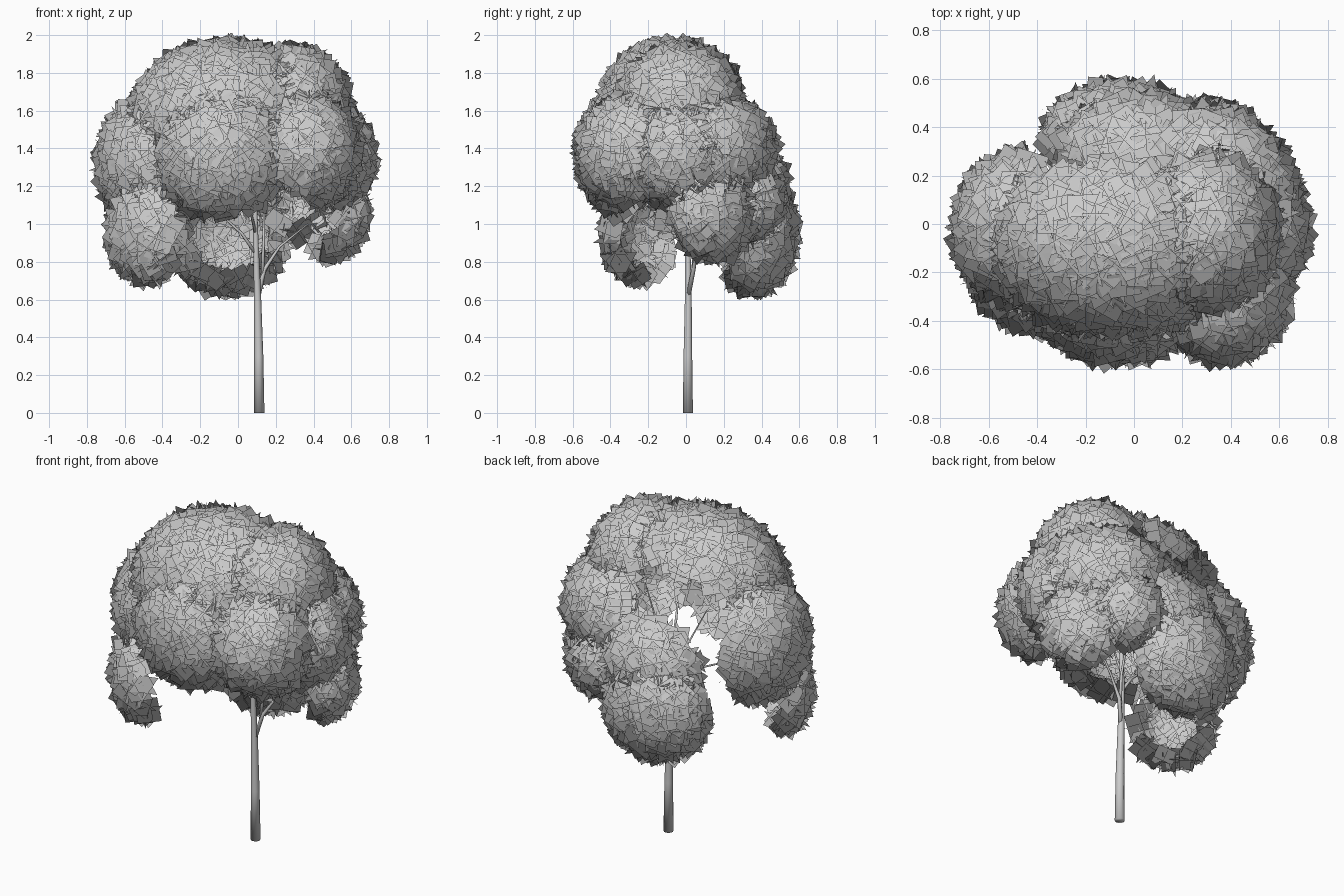
import bpy, bmesh, math, random
from mathutils import Vector, Matrix

if "Cube" in bpy.data.objects:
    bpy.data.objects.remove(bpy.data.objects["Cube"])

random.seed(4)
CROWN = Vector((0.05, 0.06, 1.2))


def finish(bm, name, smooth=False):
    me = bpy.data.meshes.new(name)
    bm.to_mesh(me)
    bm.free()
    ob = bpy.data.objects.new(name, me)
    bpy.context.collection.objects.link(ob)
    for p in me.polygons:
        p.use_smooth = smooth
    return ob


def tube(name, pts, sides=10):
    """Tapered limb through (x, y, z, radius) points."""
    bm = bmesh.new()
    rings = []
    for i, p in enumerate(pts):
        a = Vector(pts[max(i - 1, 0)][:3])
        b = Vector(pts[min(i + 1, len(pts) - 1)][:3])
        d = Vector((0, 0, 1)) if i == 0 and p[2] == 0 else (b - a).normalized()
        u = d.cross(Vector((0, 1, 0))).normalized()
        v = d.cross(u)
        rings.append([bm.verts.new(Vector(p[:3]) + p[3] * (
            u * math.cos(2 * math.pi * k / sides) + v * math.sin(2 * math.pi * k / sides)))
            for k in range(sides)])
    for r, s in zip(rings, rings[1:]):
        for k in range(sides):
            bm.faces.new((r[k], r[(k + 1) % sides], s[(k + 1) % sides], s[k]))
    bm.faces.new(rings[0][::-1])
    bm.faces.new(rings[-1])
    bmesh.ops.recalc_face_normals(bm, faces=bm.faces)
    finish(bm, name, True)


# Leaf clusters: name, centre, radii, yaw (each one is an outward-facing half shell)
CLUSTERS = [
    ("top", (-0.06, -0.07, 1.55), (0.52, 0.41, 0.43), 0),
    ("top_right", (0.29, -0.03, 1.61), (0.31, 0.34, 0.34), 0),
    ("front", (-0.07, -0.25, 1.37), (0.38, 0.33, 0.38), 0),
    ("front_right", (0.37, -0.27, 1.38), (0.28, 0.31, 0.31), 0),
    ("right", (0.44, -0.03, 1.36), (0.29, 0.28, 0.30), 0),
    ("back_right", (0.37, 0.17, 1.38), (0.28, 0.35, 0.30), 45),
    ("right_low", (0.48, 0.14, 1.06), (0.19, 0.25, 0.26), 40),
    ("back_right_low", (0.30, 0.32, 1.12), (0.22, 0.20, 0.22), 0),
    ("back_low", (-0.05, 0.35, 0.95), (0.33, 0.24, 0.33), 0),
    ("back", (0.02, 0.29, 1.18), (0.34, 0.25, 0.28), 0),
    ("left_low", (-0.48, -0.24, 0.95), (0.17, 0.25, 0.28), 45),
    ("left", (-0.43, -0.02, 1.32), (0.32, 0.34, 0.38), 0),
]
SHELLS = [(n, Vector(c), Vector(r) - Vector((0.045,) * 3),
           Matrix.Rotation(math.radians(y), 3, 'Z')) for n, c, r, y in CLUSTERS]


def inside(p, c, r, rot):
    q = rot.transposed() @ (p - c)
    return sum((q[i] / r[i]) ** 2 for i in range(3)) < 0.72


# Crossed square leaf cards scattered over each half shell
for name, c, r, yaw in SHELLS:
    bm = bmesh.new()
    normals = []
    axis = (c - CROWN).normalized()
    limit = 0.15 if name == "top" else -0.06
    area = 4 * math.pi * ((r[0] * r[1]) ** 1.6 / 3 + (r[0] * r[2]) ** 1.6 / 3
                          + (r[1] * r[2]) ** 1.6 / 3) ** (1 / 1.6)
    n = int(area * 250)
    for i in range(n):
        z = 1 - 2 * (i + 0.5) / n
        a = i * 2.399963 + random.uniform(-0.1, 0.1)
        q = math.sqrt(1 - z * z)
        s = Vector((q * math.cos(a), q * math.sin(a), z))
        p = c + yaw @ Vector([s[k] * r[k] for k in range(3)]) * random.uniform(0.97, 1.0)
        nor = (yaw @ Vector([s[k] / r[k] for k in range(3)])).normalized()
        if nor.dot(axis) < limit:
            continue
        if any(inside(p, *o[1:]) for o in SHELLS if o[0] != name):
            continue
        d = Vector([random.gauss(0, 1) for _ in range(3)])
        rot = d.to_track_quat('Z', 'Y').to_matrix() @ Matrix.Rotation(
            random.uniform(0, 6.28), 3, 'Z')
        h = random.uniform(0.054, 0.07)
        for k in range(3):
            u, v = rot.col[k] * h, rot.col[(k + 1) % 3] * h
            if u.cross(v).dot(nor) < 0:
                u, v = v, u
            bm.faces.new([bm.verts.new(p + u * x + v * y)
                          for x, y in ((-1, -1), (1, -1), (1, 1), (-1, 1))])
            normals += [nor] * 4
    ob = finish(bm, "leaves_" + name, True)
    # Soft foliage shading: cards borrow the normal of their cluster
    ob.data.normals_split_custom_set_from_vertices(normals)

# Trunk and branches
tube("trunk", [(0.112, 0.01, 0, 0.028), (0.11, 0.01, 0.3, 0.024), (0.104, 0.012, 0.6, 0.019),
               (0.096, 0.01, 0.85, 0.015), (0.09, 0.0, 1.1, 0.011), (0.07, -0.02, 1.4, 0.005)])
BRANCHES = {
    "branch_right": [(0.107, 0.012, 0.62, 0.013), (0.14, 0.04, 0.76, 0.011),
                     (0.22, 0.06, 0.88, 0.007), (0.37, 0.12, 1.0, 0.004)],
    "branch_back": [(0.13, 0.035, 0.73, 0.010), (0.135, 0.05, 0.9, 0.008),
                    (0.14, 0.12, 1.15, 0.004)],
    "branch_left": [(0.097, 0.01, 0.84, 0.010), (0.02, 0.0, 0.95, 0.008),
                    (-0.08, -0.02, 1.04, 0.006), (-0.32, -0.03, 1.15, 0.004)],
    "branch_front": [(0.093, 0.005, 0.95, 0.008), (0.06, -0.08, 1.1, 0.006),
                     (0.0, -0.2, 1.3, 0.003)],
    "branch_top": [(0.09, 0.0, 1.08, 0.008), (0.17, 0.03, 1.25, 0.006),
                   (0.25, 0.04, 1.5, 0.003)],
}
for name, pts in BRANCHES.items():
    tube(name, pts, 8)
